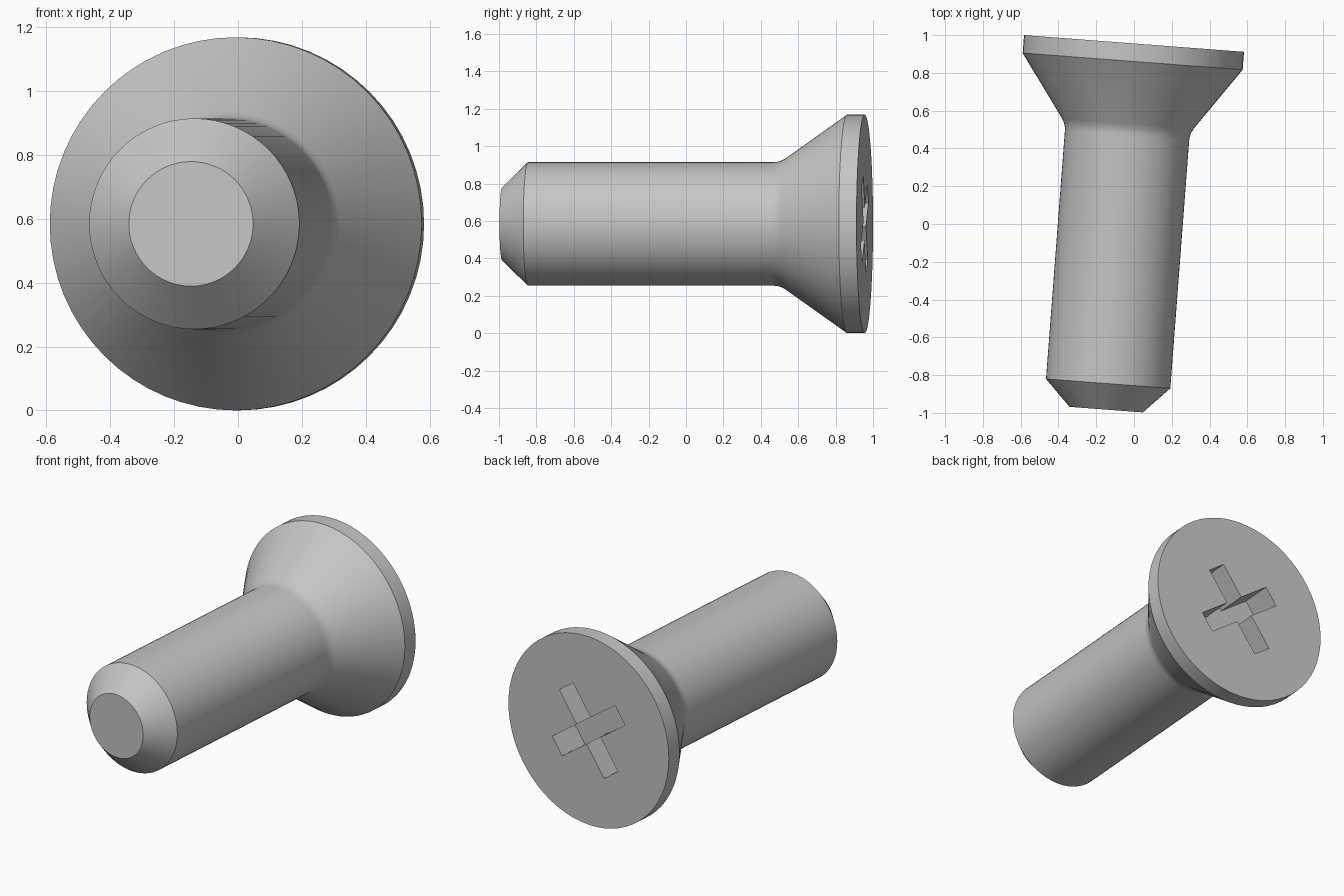
import bpy
import bmesh
from math import radians, cos, sin, pi
from mathutils import Matrix, Vector

old = bpy.data.objects.get("Cube")
if old:
    bpy.data.objects.remove(old, do_unlink=True)

SEGMENTS = 64
HALF = 0.972            # half of the screw length
RECESS_DEPTH = 0.2
ARM, HALF_WIDTH = 0.28, 0.062

steel = bpy.data.materials.new("grey_steel")
steel.use_nodes = True
grey = (0.56, 0.56, 0.56, 1)
steel.diffuse_color = grey
steel.node_tree.nodes["Principled BSDF"].inputs["Base Color"].default_value = grey


def add_object(name, bm):
    bmesh.ops.recalc_face_normals(bm, faces=bm.faces)
    mesh = bpy.data.meshes.new(name)
    bm.to_mesh(mesh)
    bm.free()
    mesh.materials.append(steel)
    obj = bpy.data.objects.new(name, mesh)
    bpy.context.collection.objects.link(obj)
    return obj


# Lathed body: (radius, depth below the head face), with a soft neck
profile = [(0.584, 0), (0.584, 0.095), (0.35, 0.425), (0.338, 0.447),
           (0.332, 0.468), (0.33, 0.49), (0.33, 1.806), (0.195, 2 * HALF)]
bm = bmesh.new()
verts = [bm.verts.new((r, HALF - d, 0)) for r, d in profile]
edges = [bm.edges.new(pair) for pair in zip(verts, verts[1:])]
bmesh.ops.spin(bm, geom=verts + edges, cent=(0, 0, 0), axis=(0, 1, 0),
               angle=2 * pi, steps=SEGMENTS)
bmesh.ops.remove_doubles(bm, verts=bm.verts, dist=0.0005)
bmesh.ops.holes_fill(bm, edges=[e for e in bm.edges if e.is_boundary], sides=0)
screw = add_object("countersunk_screw", bm)

# Cross recess cutter: one arm outline repeated four times, then extruded
bm = bmesh.new()
outline = []
for k in range(4):
    a = radians(54.5 + 90 * k)
    for u, v in ((ARM, -HALF_WIDTH), (ARM, HALF_WIDTH), (HALF_WIDTH, HALF_WIDTH)):
        outline.append(bm.verts.new((u * cos(a) - v * sin(a), HALF - RECESS_DEPTH,
                                     u * sin(a) + v * cos(a))))
base = bm.faces.new(outline)
top = bmesh.ops.extrude_face_region(bm, geom=[base])["geom"]
bmesh.ops.translate(bm, vec=Vector((0, RECESS_DEPTH + 0.1, 0)),
                    verts=[g for g in top if isinstance(g, bmesh.types.BMVert)])
cutter = add_object("recess_cutter", bm)
cutter.hide_render = True

# Cut the recess and discard the cutter
cut = screw.modifiers.new("cross_recess", "BOOLEAN")
cut.operation = "DIFFERENCE"
cut.solver = "EXACT"
cut.object = cutter
bpy.ops.object.select_all(action="DESELECT")
bpy.context.view_layer.objects.active = screw
screw.select_set(True)
bpy.ops.object.modifier_apply(modifier=cut.name)
bpy.data.objects.remove(cutter, do_unlink=True)

# Lay the screw in place, slightly turned about the vertical
screw.data.transform(Matrix.Translation((-0.0735, -0.0135, 0.584))
                     @ Matrix.Rotation(radians(-4.35), 4, "Z"))
bpy.ops.object.shade_smooth_by_angle(angle=radians(25))
